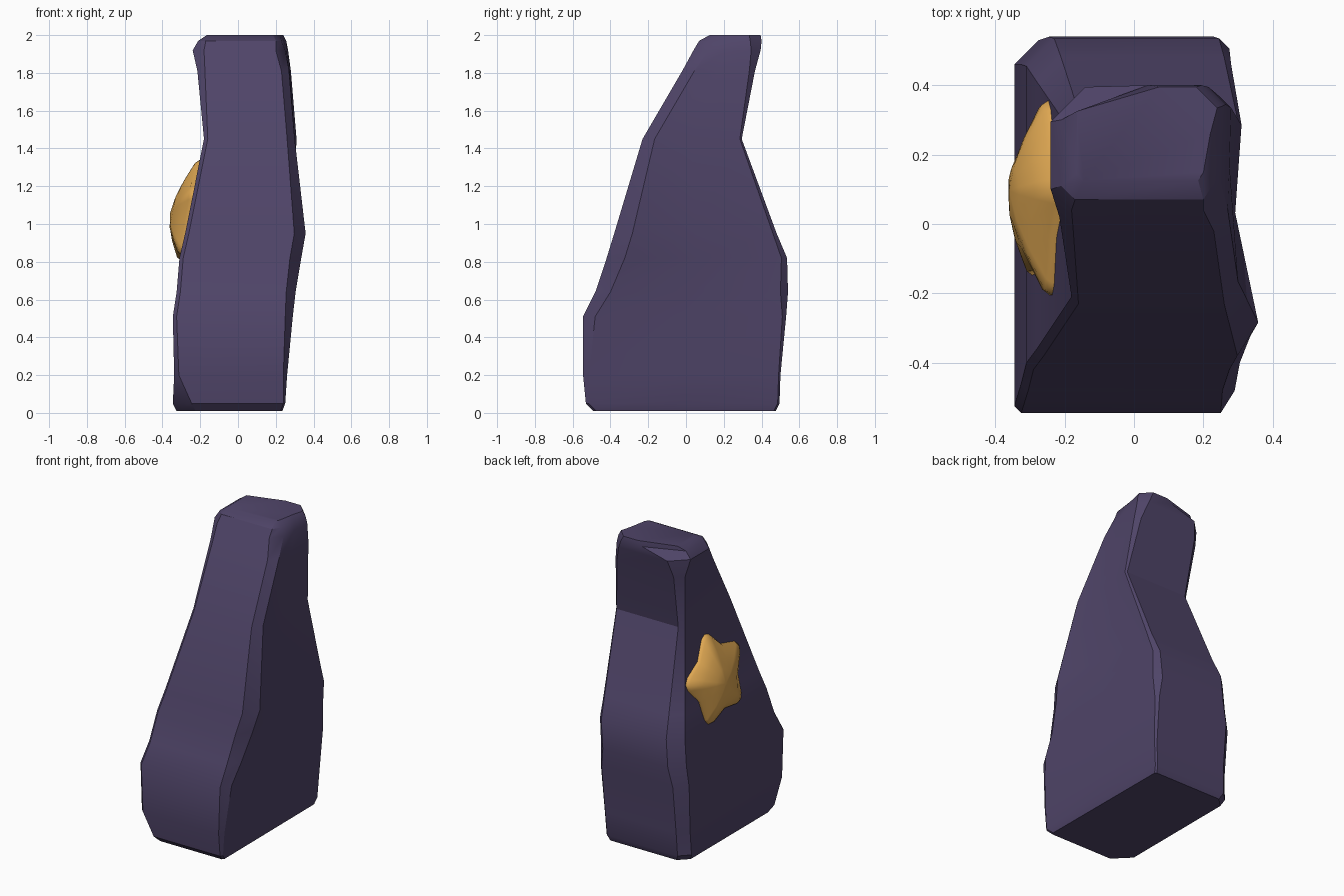
import bpy, bmesh, math

if "Cube" in bpy.data.objects:
    bpy.data.objects.remove(bpy.data.objects["Cube"])


def material(name, rgb):
    m = bpy.data.materials.new(name)
    m.diffuse_color = (*rgb, 1)
    m.use_nodes = True
    m.node_tree.nodes["Principled BSDF"].inputs["Base Color"].default_value = m.diffuse_color
    return m


def make_object(name, bm, mat, angle):
    bmesh.ops.recalc_face_normals(bm, faces=bm.faces)
    mesh = bpy.data.meshes.new(name)
    bm.to_mesh(mesh)
    bm.free()
    mesh.materials.append(mat)
    obj = bpy.data.objects.new(name, mesh)
    bpy.context.collection.objects.link(obj)
    bpy.ops.object.select_all(action='DESELECT')
    obj.select_set(True)
    bpy.context.view_layer.objects.active = obj
    bpy.ops.object.shade_smooth_by_angle(angle=math.radians(angle))
    return obj


def loft(bm, rings):
    """Skin a stack of equal closed rings and return the rings of vertices."""
    vs = [[bm.verts.new(p) for p in ring] for ring in rings]
    for a, b in zip(vs, vs[1:]):
        n = len(a)
        for i in range(n):
            j = (i + 1) % n
            bm.faces.new((a[i], a[j], b[j], b[i]))
    return vs


purple = material("dusky purple stone", (0.078, 0.058, 0.138))
gold = material("gold", (0.74, 0.39, 0.085))

# Rock: height, left, right at front, right at back, front, back,
# then corner cuts front-left, front-right, back-right, back-left
SECTIONS = [
    (0.01, -0.325, 0.235, 0.23, -0.49, 0.475, 0.10, 0.01, 0.01, 0.06),
    (0.05, -0.345, 0.25, 0.24, -0.53, 0.495, 0.10, 0.01, 0.01, 0.06),
    (0.20, -0.338, 0.26, 0.25, -0.545, 0.50, 0.025, 0.02, 0.01, 0.06),
    (0.51, -0.345, 0.29, 0.265, -0.545, 0.53, 0.02, 0.04, 0.02, 0.07),
    (0.64, -0.325, 0.305, 0.27, -0.48, 0.54, 0.02, 0.05, 0.04, 0.08),
    (0.82, -0.31, 0.335, 0.275, -0.42, 0.535, 0.02, 0.06, 0.03, 0.08),
    (0.95, -0.28, 0.358, 0.28, -0.38, 0.48, 0.02, 0.06, 0.02, 0.07),
    (1.45, -0.18, 0.30, 0.31, -0.23, 0.295, 0.02, 0.04, 0.01, 0.03),
    (1.81, -0.215, 0.27, 0.28, -0.02, 0.365, 0.04, 0.04, 0.03, 0.05),
    (1.92, -0.24, 0.25, 0.265, 0.04, 0.395, 0.06, 0.05, 0.05, 0.10),
    (1.97, -0.21, 0.23, 0.255, 0.07, 0.40, 0.04, 0.03, 0.06, 0.10),
    (2.00, -0.165, 0.20, 0.24, 0.125, 0.395, 0.02, 0.015, 0.06, 0.07),
]


def section(z, l, rf, rb, f, b, fl, fr, br, bl):
    hollow = 0.04 * max(0, 1 - abs(z - 1.05) / 0.6)   # dip in the right side
    skew = 1 + 30 * max(0, z - 1.92)                  # slanted cut on the crown
    return [(l, f + fl, z), (l + fl, f, z), (rf - fr, f, z), (rf, f + 1.6 * fr, z),
            ((rf + rb) / 2 - hollow, (f + b) / 2, z),
            (rb, b - br, z), (rb - br, b, z), (l + bl * skew, b, z), (l, b - bl, z)]


bm = bmesh.new()
rings = loft(bm, [section(*s) for s in SECTIONS])
bm.faces.new(rings[0])
bm.faces.new(rings[-1])
make_object("rock", bm, purple, 30)

# Star: rounded five-pointed dome lying on the sloping left side
CY, CZ, R, TURN = 0.066, 1.058, 0.305, math.radians(12)


def star_ring(scale, height):
    pts = []
    valley = 0.70 + 0.28 * (1 - scale)                # rounder towards the middle
    for k in range(5):
        for offset, radius in ((-8, 0.93), (0, 0.98), (8, 0.93), (36, valley)):
            a = TURN + math.radians(72 * k + offset)
            r = R * scale * radius
            y, z = r * math.cos(a), 0.95 * r * math.sin(a)
            shift = 0.03 * (1 - scale)
            pts.append((-0.26 + 0.19 * z - height, CY + y + shift, CZ + z))
    return pts


bm = bmesh.new()
rings = loft(bm, [star_ring(*s) for s in
                  ((0.97, -0.04), (1.0, -0.005), (0.94, 0.018), (0.6, 0.060), (0.3, 0.087))])
bm.faces.new(rings[0])
apex = bm.verts.new((-0.36, CY + 0.03, CZ))
top = rings[-1]
for i in range(len(top)):
    bm.faces.new((top[i], top[(i + 1) % len(top)], apex))
make_object("star", bm, gold, 60)
